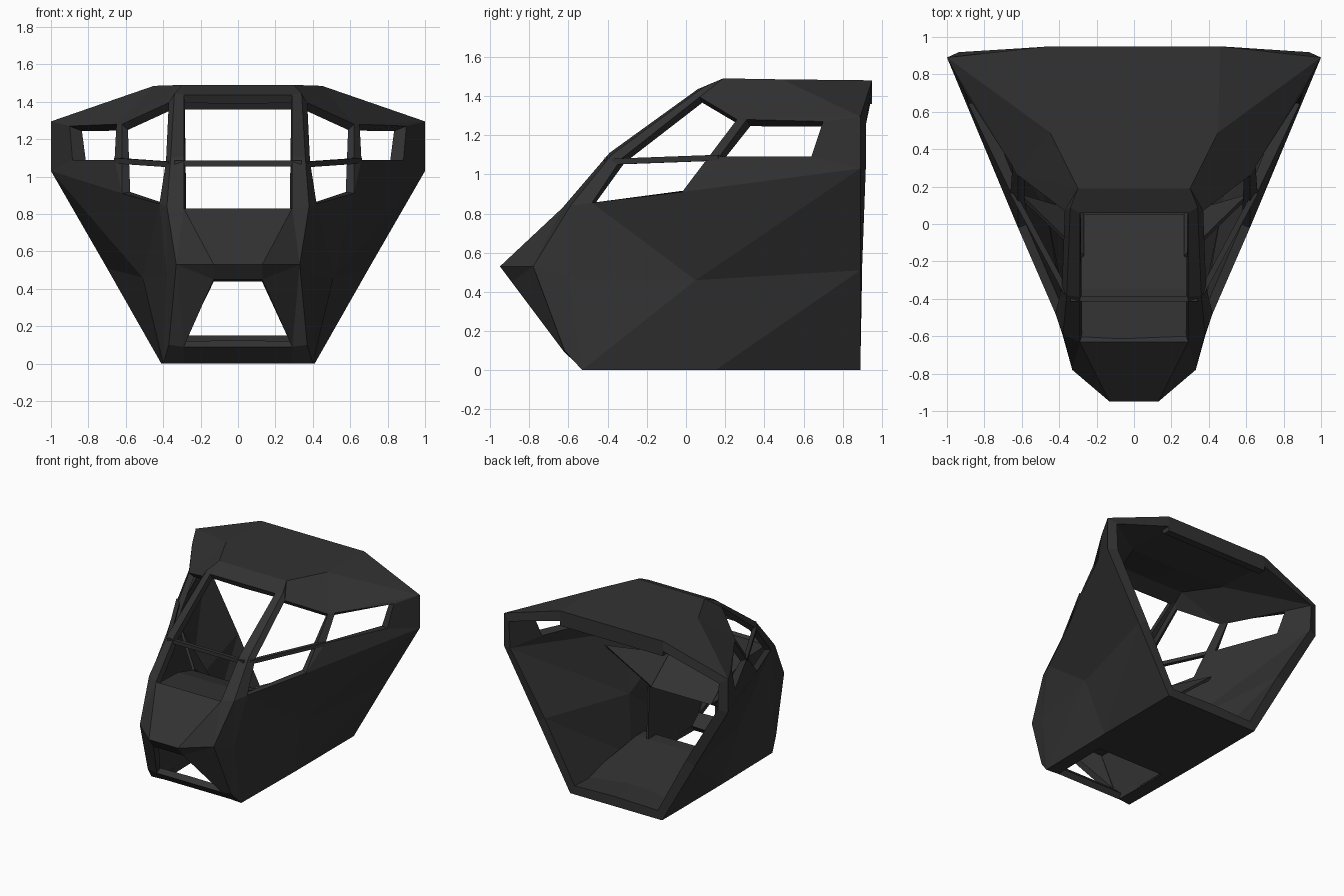
import bpy, bmesh
from mathutils import Vector

if "Cube" in bpy.data.objects:
    bpy.data.objects.remove(bpy.data.objects["Cube"])

dark = bpy.data.materials.new("dark_grey")
dark.diffuse_color = (0.032, 0.032, 0.032, 1)
dark.use_nodes = True
dark.node_tree.nodes["Principled BSDF"].inputs["Base Color"].default_value = dark.diffuse_color


def finish(bm, name):
    me = bpy.data.meshes.new(name)
    bm.to_mesh(me)
    bm.free()
    me.materials.append(dark)
    ob = bpy.data.objects.new(name, me)
    bpy.context.collection.objects.link(ob)
    return ob


def mirror(ob):
    m = ob.modifiers.new("mirror", 'MIRROR')
    m.use_clip = True
    m.merge_threshold = 0.001


def prism(name, profile, half, x0=0):
    """Extrude a (y, z) profile across x."""
    bm = bmesh.new()
    a = [bm.verts.new((x0 - half, y, z)) for y, z in profile]
    b = [bm.verts.new((x0 + half, y, z)) for y, z in profile]
    n = len(profile)
    bm.faces.new(a)
    bm.faces.new(b[::-1])
    for i in range(n):
        j = (i + 1) % n
        bm.faces.new((a[i], b[i], b[j], a[j]))
    bmesh.ops.recalc_face_normals(bm, faces=bm.faces)
    return finish(bm, name)


def bar(name, p, q, width):
    """Square bar between two points."""
    p, q = Vector(p), Vector(q)
    bm = bmesh.new()
    bmesh.ops.create_cube(bm, size=1)
    for v in bm.verts:
        v.co = Vector((v.co.x * width, v.co.y * width, v.co.z * (q - p).length))
    rot = (q - p).to_track_quat('Z', 'Y').to_matrix().to_4x4()
    bm.transform(rot)
    bmesh.ops.translate(bm, verts=bm.verts, vec=(p + q) / 2)
    return finish(bm, name)


# Key points of the right half of the hull
P = {
    "tip": (.13, -.95, .53), "cheek": (.33, -.78, .53),
    "wt": (.13, -.89, .45), "wb": (.29, -.62, .09),          # chin window
    "chin": (.37, -.62, .10), "toe": (.40, -.53, 0),
    "h0": (.29, -.52, 0), "h1": (.30, -.04, 0),              # floor
    "m": (.41, .15, 0), "rear": (.41, .89, 0),
    "a0": (.38, -.60, .47), "a1": (.51, .05, .46), "a2": (.70, .89, .51),
    "p0": (.29, -.63, .83), "p1": (.29, -.39, 1.11), "p2": (.29, .06, 1.435),
    "q0": (.38, -.59, .84), "q1": (.36, -.38, 1.10), "q2": (.34, .09, 1.445),
    "w0": (.42, -.48, .855), "w1": (.62, -.02, .91),         # side window
    "w2": (.62, .26, 1.28), "w3": (.37, .07, 1.395), "w4": (.385, -.33, 1.08),
    "r0": (.66, .17, 1.09), "r1": (.885, .64, 1.09),         # rear window
    "r2": (.90, .70, 1.27), "r3": (.65, .31, 1.28),
    "sr": (1, .89, 1.03), "tr": (1, .89, 1.295),
    "f": (.30, .19, 1.49), "g": (.45, .49, 1.485), "h": (.46, .95, 1.48),
}
# Panels; a trailing underscore means the same point on the centre line
NOSE = ["tip_ tip p0 p0_", "tip cheek p0", "cheek q0 p0", "cheek a0 q0",
        "cheek chin a0", "tip_ tip wt wt_", "tip cheek wt", "cheek wb wt",
        "cheek chin wb"]
FLOOR = ["wb_ wb h0 h0_", "chin toe h0 wb", "toe h0 h1 m", "m h1 rear",
         "h1 h1_ rear_ rear"]
WALL = ["toe chin a0", "toe a0 a1", "toe a1 m", "m a1 a2", "m a2 rear",
        "a0 q0 w0", "a0 w0 a1", "a1 w0 w1", "a1 w1 sr", "a1 sr a2"]
FRAMES = ["p0 q0 q1 p1", "p1 q1 q2 p2", "q0 w0 w4 q1", "q1 w4 w3 q2",
          "w1 r0 r3 w2", "w1 sr r1 r0", "sr tr r2 r1"]
ROOF = ["r3 r2 tr", "r3 tr g", "g tr h", "w2 r3 g", "f w2 g", "w3 w2 f",
        "q2 w3 f", "f f_ g_ g", "g g_ h_ h", "p2 q2 f", "p2 p2_ f_ f"]
bm = bmesh.new()
verts = {}


def vert(key):
    if key not in verts:
        x, y, z = P[key.rstrip("_")]
        verts[key] = bm.verts.new((0 if key.endswith("_") else x, y, z))
    return verts[key]


for panel in NOSE + FLOOR + WALL + FRAMES + ROOF:
    bm.faces.new([vert(k) for k in panel.split()])
bmesh.ops.recalc_face_normals(bm, faces=bm.faces)
top = max(bm.faces, key=lambda f: f.calc_center_median().z)
if top.normal.z < 0:
    bmesh.ops.reverse_faces(bm, faces=bm.faces)
hull = finish(bm, "cockpit_hull")
mirror(hull)
# Shell is thicker towards the open rear
group = hull.vertex_groups.new(name="shell")
for v in hull.data.vertices:
    group.add([v.index], 1 if v.co.y > .45 else .6, 'REPLACE')
s = hull.modifiers.new("thickness", 'SOLIDIFY')
s.thickness = 0.08
s.offset = -1
s.vertex_group = "shell"

# Rear roof header
prism("roof_header", [(.84, 1.45), (.89, 1.36), (.95, 1.36), (.95, 1.48)], .46)

# Window crossbars
bar("windshield_crossbar", (-.34, -.40, 1.07), (.34, -.40, 1.07), .03)
for sx, side in ((-1, "left"), (1, "right")):
    bar(side + "_crossbar", (sx * .36, -.37, 1.065), (sx * .65, .17, 1.085), .03)
    # Footwell side panels under the dashboard
    prism(side + "_footwell_panel", [(.05, .57), (.06, .14), (-.04, .01), (-.50, .01),
                                     (-.60, .10), (-.75, .46), (-.26, .45)], .008, sx * .302)

# Dashboard, with wings reaching the side walls
prism("dashboard", [(-.62, .81), (-.35, .80), (-.17, .75), (.05, .57),
                    (-.26, .44), (-.72, .46), (-.76, .53)], .29)
bm = bmesh.new()
bm.faces.new([bm.verts.new(c) for c in
              ((.28, -.18, .75), (.28, .05, .57), (.62, .15, .85))])
wing = finish(bm, "dashboard_wing")
mirror(wing)
wing.modifiers.new("thickness", 'SOLIDIFY').thickness = 0.02

# Raised sloping cabin floor
prism("cabin_floor", [(-.04, .01), (-.04, .15), (.06, .15), (.87, .04), (.87, .01)], .40)
